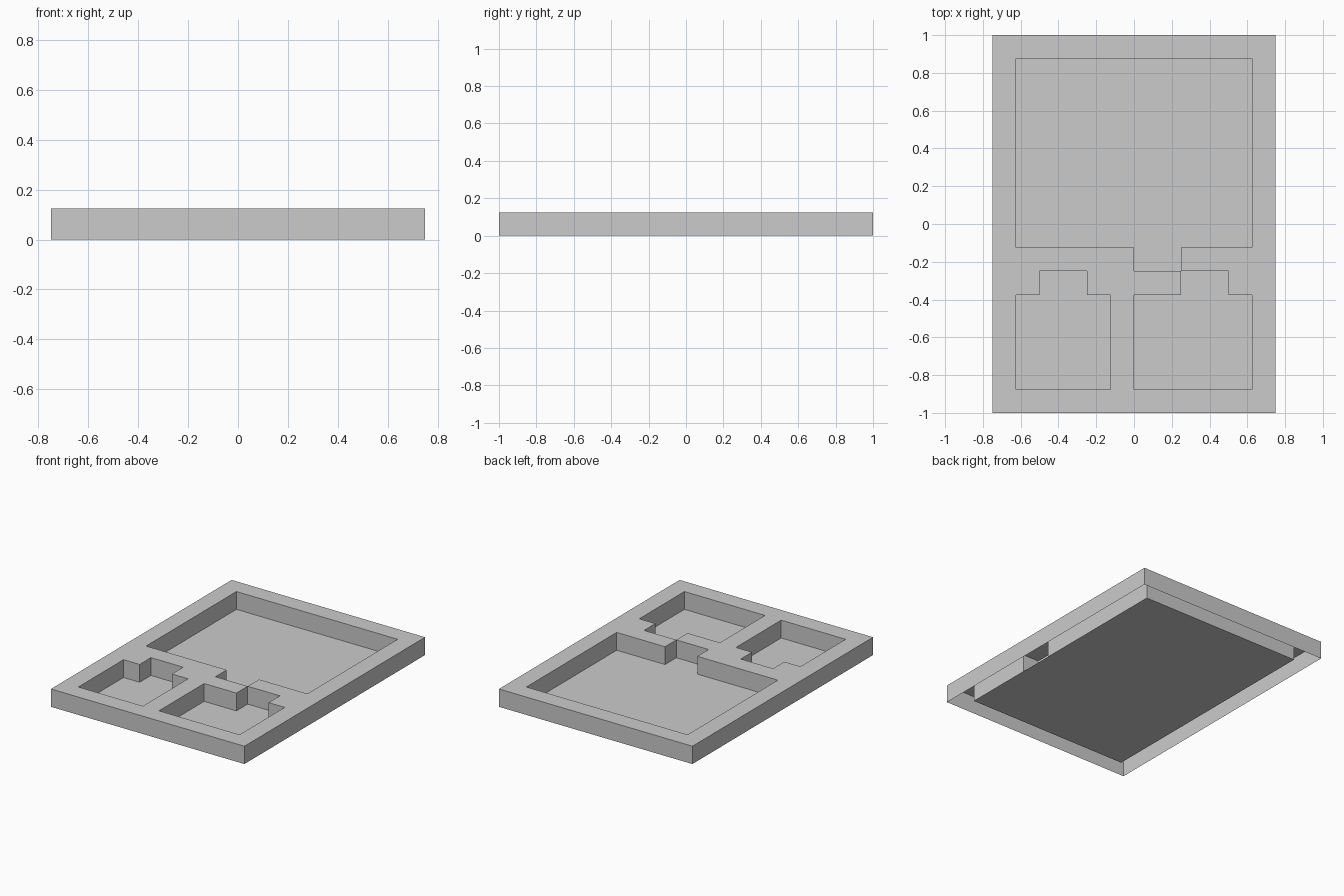
import bpy, bmesh

if "Cube" in bpy.data.objects:
    bpy.data.objects.remove(bpy.data.objects["Cube"])

H = 0.125
# Grid lines of the floor plan
XS = [-0.75, -0.625, -0.5, -0.25, -0.125, 0, 0.25, 0.5, 0.625, 0.75]
YS = [-1, -0.875, -0.375, -0.25, -0.125, 0.875, 1]
# Open areas (x0, x1, y0, y1): each room and its doorway recess
OPEN = [
    (-0.625, 0.625, -0.125, 0.875), (0, 0.25, -0.25, -0.125),
    (-0.625, -0.125, -0.875, -0.375), (-0.5, -0.25, -0.375, -0.25),
    (0, 0.625, -0.875, -0.375), (0.25, 0.5, -0.375, -0.25),
]


def is_solid(i, j):
    if not (0 <= i < len(XS) - 1 and 0 <= j < len(YS) - 1):
        return False
    x, y = (XS[i] + XS[i + 1]) / 2, (YS[j] + YS[j + 1]) / 2
    return not any(a < x < b and c < y < d for a, b, c, d in OPEN)


def add_face(bm, points):
    bm.faces.new([bm.verts.new(p) for p in points])


def finish(bm, name):
    bmesh.ops.remove_doubles(bm, verts=bm.verts[:], dist=1e-4)
    bmesh.ops.dissolve_limit(bm, angle_limit=0.01, verts=bm.verts[:], edges=bm.edges[:])
    mesh = bpy.data.meshes.new(name)
    bm.to_mesh(mesh)
    bm.free()
    bpy.context.collection.objects.link(bpy.data.objects.new(name, mesh))


# Walls: top surface plus a vertical face wherever solid meets open; open underneath
bm = bmesh.new()
for i in range(len(XS) - 1):
    for j in range(len(YS) - 1):
        if not is_solid(i, j):
            continue
        c = [(XS[i], YS[j]), (XS[i + 1], YS[j]), (XS[i + 1], YS[j + 1]), (XS[i], YS[j + 1])]
        add_face(bm, [(x, y, H) for x, y in c])
        for k, (di, dj) in enumerate([(0, -1), (1, 0), (0, 1), (-1, 0)]):
            if not is_solid(i + di, j + dj):
                a, b = c[k], c[(k + 1) % 4]
                add_face(bm, [(*a, 0), (*b, 0), (*b, H), (*a, H)])
finish(bm, "room_walls")

# Floor: one sheet under all the rooms
bm = bmesh.new()
add_face(bm, [(-0.625, -0.875, 0), (0.625, -0.875, 0), (0.625, 0.875, 0), (-0.625, 0.875, 0)])
finish(bm, "room_floor")
